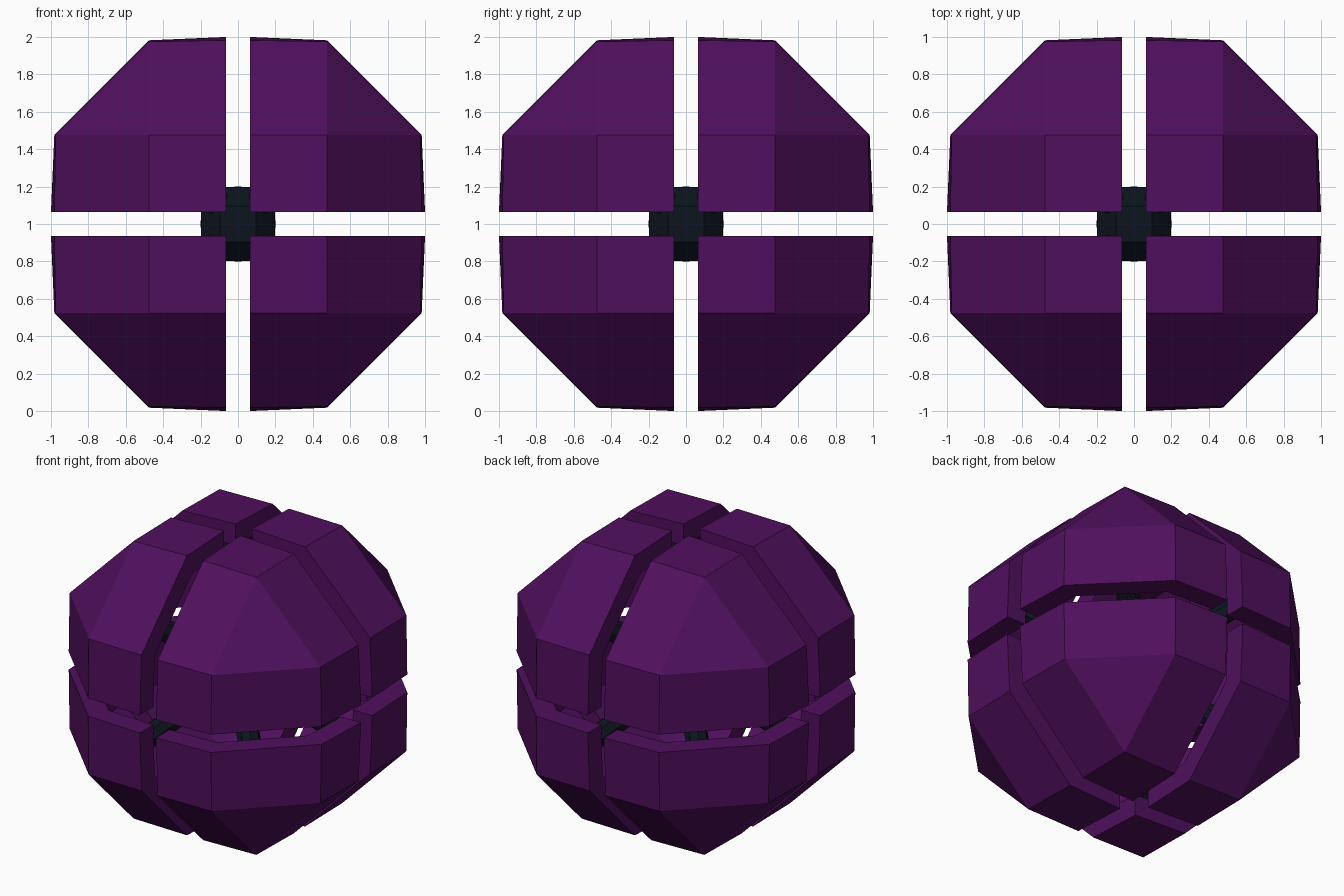
import bpy, bmesh
from mathutils import Vector

if "Cube" in bpy.data.objects:
    bpy.data.objects.remove(bpy.data.objects["Cube"])

GAP = 0.063    # half width of the slits between the eight shells


def material(name, rgb):
    m = bpy.data.materials.new(name)
    m.diffuse_color = (*rgb, 1)
    m.use_nodes = True
    m.node_tree.nodes["Principled BSDF"].inputs["Base Color"].default_value = m.diffuse_color
    return m


purple = material("purple", (0.08, 0.005, 0.11))
dark = material("dark", (0.004, 0.007, 0.013))


def octant(bm, g, a, mid, corner, top):
    """One eighth of a faceted ball: returns faces and its open boundary loop."""
    def roll(p, k):
        return bm.verts.new(p[-k:] + p[:-k] if k else p)
    cap = [[roll(p, k) for p in ((g, g, top), (a, g, mid), (a, a, corner), (g, a, mid))]
           for k in range(3)]
    faces = [bm.faces.new(q) for q in cap]
    loop = []
    for k in range(3):
        c, n = cap[k], cap[(k + 1) % 3]
        # bevelled strip between neighbouring caps
        faces.append(bm.faces.new((c[1], n[3], n[2], c[2])))
        loop += [c[0], c[1], n[3]]
    faces.append(bm.faces.new([c[2] for c in cap]))
    return loop


def finish(name, bm, mat, merge=False):
    bmesh.ops.recalc_face_normals(bm, faces=bm.faces)
    me = bpy.data.meshes.new(name)
    bm.to_mesh(me)
    bm.free()
    me.materials.append(mat)
    ob = bpy.data.objects.new(name, me)
    bpy.context.collection.objects.link(ob)
    ob.location.z = 1
    mod = ob.modifiers.new("mirror", 'MIRROR')
    mod.use_axis = (True, True, True)
    mod.use_mirror_merge = merge
    return ob


# Eight thick outer shells
bm = bmesh.new()
outer = octant(bm, GAP, 0.477, 0.982, 0.975, 1.0)
inner = octant(bm, GAP, 0.42, 0.835, 0.83, 0.85)
for i in range(9):
    j = (i + 1) % 9
    bm.faces.new((outer[i], outer[j], inner[j], inner[i]))
finish("outer_shells", bm, purple)

# Small faceted core in the middle
bm = bmesh.new()
octant(bm, 0.0, 0.095, 0.196, 0.195, 0.2)
finish("core", bm, dark, True)

# Diagonal arms that join the core to the shells
bm = bmesh.new()
bmesh.ops.create_cone(bm, cap_ends=True, segments=8, radius1=0.075, radius2=0.075, depth=0.9)
axis = Vector((1, 1, 1)).normalized()
bmesh.ops.rotate(bm, verts=bm.verts, matrix=axis.to_track_quat('Z', 'Y').to_matrix())
bmesh.ops.translate(bm, verts=bm.verts, vec=axis * 0.55)
finish("diagonal_arms", bm, dark)
